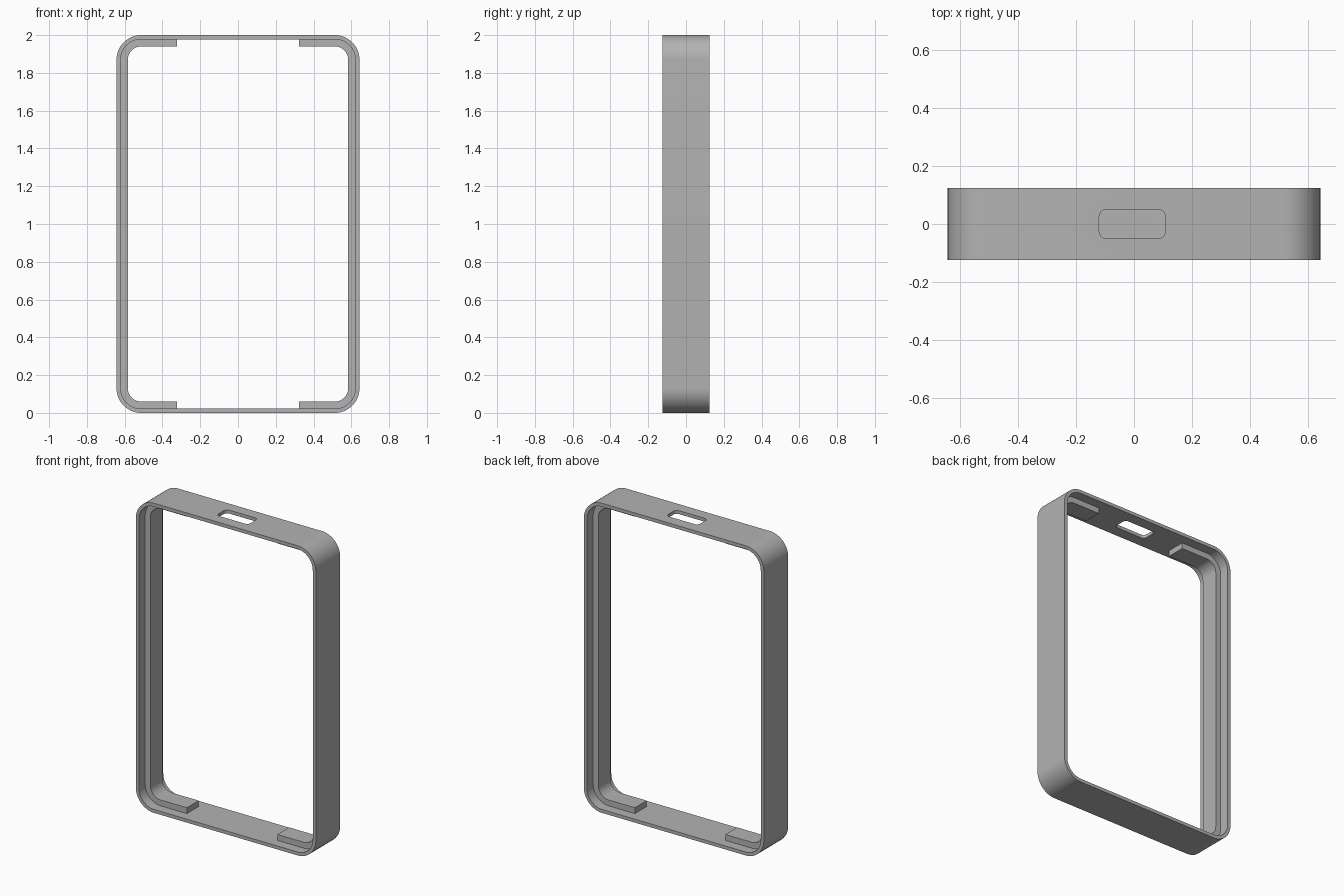
import bpy, bmesh, math

if "Cube" in bpy.data.objects:
    bpy.data.objects.remove(bpy.data.objects["Cube"], do_unlink=True)

HALF_W, HALF_H, HALF_D = 0.643, 1.0, 0.124   # outer half sizes
RADIUS, WALL, LIP = 0.13, 0.022, 0.06        # corner radius, wall, wall plus bracket
BRACKET_D, ARM_END = 0.06, 0.323             # bracket half depth, arm tip

grey = bpy.data.materials.new("grey plastic")
grey.use_nodes = True
grey.diffuse_color = (0.45, 0.45, 0.45, 1)
grey.node_tree.nodes["Principled BSDF"].inputs["Base Color"].default_value = grey.diffuse_color


def arc(cx, cz, r, start, steps=16):
    """Quarter circle, counter-clockwise from the start angle."""
    angles = [math.radians(start + 90 * i / steps) for i in range(steps + 1)]
    return [(cx + r * math.cos(a), cz + r * math.sin(a)) for a in angles]


def rounded_rect(hw, hh, r, steps=16):
    pts = []
    for sx, sz, start in ((1, 1, 0), (-1, 1, 90), (-1, -1, 180), (1, -1, 270)):
        pts += arc(sx * (hw - r), sz * (hh - r), r, start, steps)
    return pts


def finish(name, bm):
    bmesh.ops.recalc_face_normals(bm, faces=bm.faces)
    mesh = bpy.data.meshes.new(name)
    bm.to_mesh(mesh)
    bm.free()
    mesh.materials.append(grey)
    obj = bpy.data.objects.new(name, mesh)
    bpy.context.collection.objects.link(obj)
    return obj


def prism(name, pts, place, low, high):
    """Extrude a 2D outline; place(u, v, depth) gives the 3D point."""
    bm = bmesh.new()
    rings = [[bm.verts.new(place(u, v, d)) for u, v in pts] for d in (low, high)]
    for ring in rings:
        bm.faces.new(ring)
    for i in range(len(pts)):
        j = (i + 1) % len(pts)
        bm.faces.new((rings[0][i], rings[0][j], rings[1][j], rings[1][i]))
    return finish(name, bm)


def upright(u, v, d):
    return (u, d, v + HALF_H)


def smooth(obj):
    bpy.ops.object.select_all(action='DESELECT')
    obj.select_set(True)
    bpy.context.view_layer.objects.active = obj
    bpy.ops.object.shade_smooth_by_angle(angle=math.radians(30))


# Outer frame: closed tube of four loops
bm = bmesh.new()
loops = []
for inset, y in ((0, -HALF_D), (0, HALF_D), (WALL, HALF_D), (WALL, -HALF_D)):
    pts = rounded_rect(HALF_W - inset, HALF_H - inset, RADIUS - inset)
    loops.append([bm.verts.new(upright(u, v, y)) for u, v in pts])
for a, b in zip(loops, loops[1:] + loops[:1]):
    for i in range(len(a)):
        j = (i + 1) % len(a)
        bm.faces.new((a[i], a[j], b[j], b[i]))
frame = finish("outer_frame", bm)

# Rounded slot through the top wall
cutter = prism("slot_cutter", rounded_rect(0.114, 0.05, 0.024, 8),
               lambda u, v, d: (u - 0.006, v, d), 1.9, 2.1)
cutter.hide_render = True
cut = frame.modifiers.new("slot", 'BOOLEAN')
cut.object, cut.operation, cut.solver = cutter, 'DIFFERENCE', 'EXACT'
bpy.ops.object.select_all(action='DESELECT')
frame.select_set(True)
bpy.context.view_layer.objects.active = frame
bpy.ops.object.modifier_apply(modifier="slot")
bpy.data.objects.remove(cutter, do_unlink=True)
smooth(frame)

# C-shaped inner brackets, one on each side
for name, side in (("left_bracket", 1), ("right_bracket", -1)):
    cx, cz = HALF_W - RADIUS, HALF_H - RADIUS
    outer, inner = RADIUS - WALL, RADIUS - LIP
    outline = [(ARM_END, -HALF_H + WALL)]
    outline += arc(cx, -cz, outer, 270) + arc(cx, cz, outer, 0)
    outline += [(ARM_END, HALF_H - WALL), (ARM_END, HALF_H - LIP)]
    outline += arc(cx, cz, inner, 0)[::-1] + arc(cx, -cz, inner, 270)[::-1]
    outline.append((ARM_END, -HALF_H + LIP))
    smooth(prism(name, [(side * u, v) for u, v in outline], upright, -BRACKET_D, BRACKET_D))
